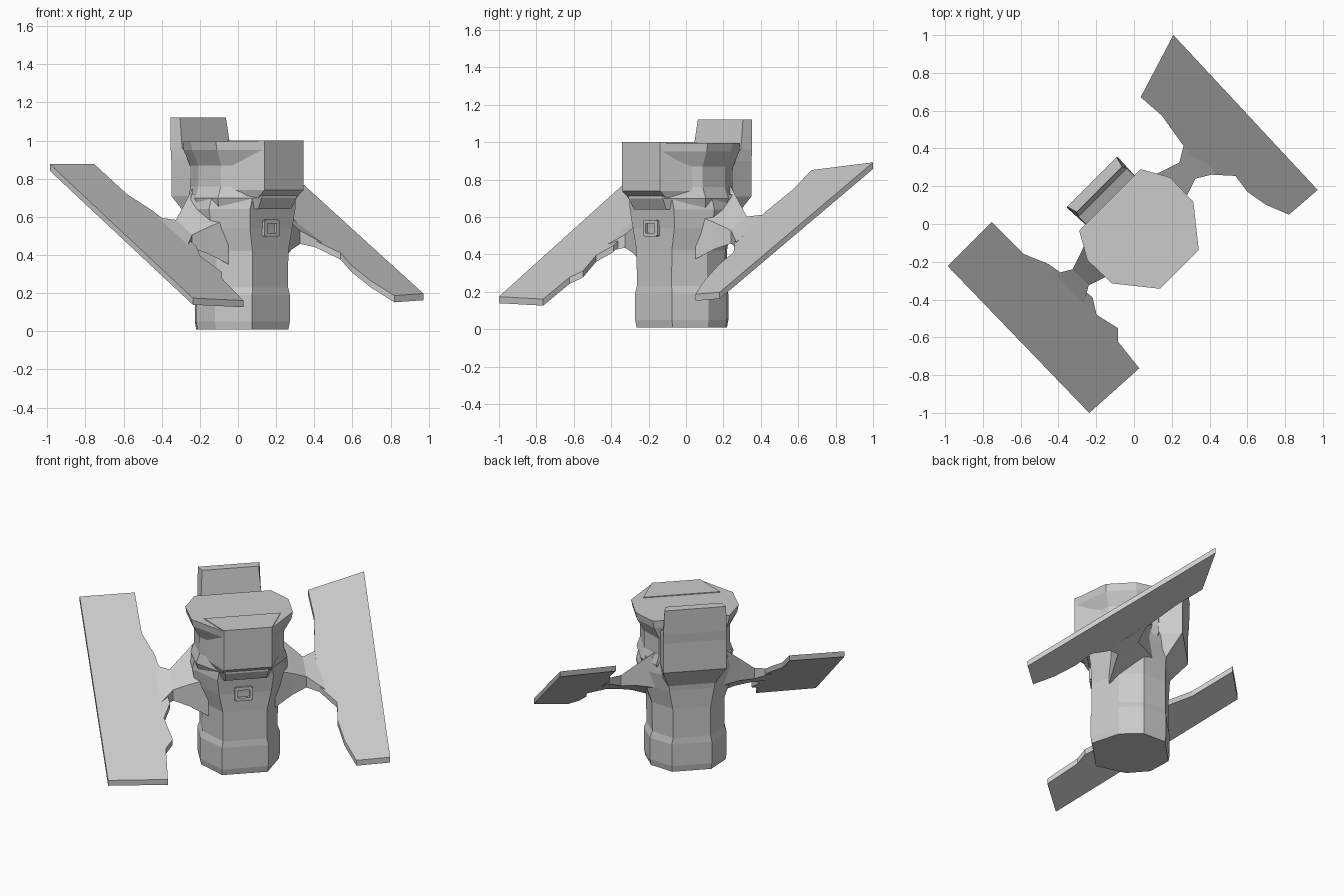
import bpy, bmesh, math

if "Cube" in bpy.data.objects:
    bpy.data.objects.remove(bpy.data.objects["Cube"])

S = math.sqrt(0.5)


def world(d, p, z):
    """d points to the front-right corner, p towards the back-right panel."""
    return (S * (d + p), S * (p - d), z)


def loft(name, rings):
    """Closed solid skinned through rings of (d, p, z) points."""
    bm = bmesh.new()
    loops = [[bm.verts.new(world(*c)) for c in r] for r in rings]
    n = len(loops[0])
    for a, b in zip(loops, loops[1:]):
        for i in range(n):
            j = (i + 1) % n
            bm.faces.new((a[i], a[j], b[j], b[i]))
    bm.faces.new(loops[0])
    bm.faces.new(loops[-1])
    bmesh.ops.recalc_face_normals(bm, faces=bm.faces)
    me = bpy.data.meshes.new(name)
    bm.to_mesh(me)
    bm.free()
    ob = bpy.data.objects.new(name, me)
    bpy.context.collection.objects.link(ob)
    return ob


def ring(half, z, k=1.0, w=1.0):
    """Symmetric level ring from its half outline; k scales d, w scales p."""
    pts = half + [(d, -p) for d, p in reversed(half)]
    return [(d * k, p * w, z) for d, p in pts]


def box(name, d, p, z):
    r = [(d[0], p[0]), (d[1], p[0]), (d[1], p[1]), (d[0], p[1])]
    return loft(name, [[(a, b, h) for a, b in r] for h in z])


# Lower body: base, recessed waist, flared shoulders
body = [(0.245, 0.14), (0.07, 0.24), (-0.08, 0.23), (-0.2, 0.12)]
loft("lower_body", [ring(body, 0.01, 0.97, 0.97), ring(body, 0.05),
                    ring(body, 0.19), ring(body, 0.23, 0.98, 0.94),
                    ring(body, 0.42, 0.98, 0.95), ring(body, 0.54, 1.0, 1.12),
                    ring(body, 0.64, 1.05, 1.2), ring(body, 0.72, 1.1, 1.12)])

# Small raised window frame on the front face
for s in (-1, 1):
    c = -0.01 + s * 0.045
    box("window_side", (0.23, 0.262), (c - 0.01, c + 0.01), (0.5, 0.58))
    h = 0.54 + s * 0.035
    box("window_bar", (0.23, 0.262), (-0.055, 0.035), (h - 0.01, h + 0.01))

# Upper body, pinched between a ledge and an overhanging lid
upper = [(0.34, 0.145), (0.14, 0.305), (-0.04, 0.31), (-0.18, 0.23)]
loft("upper_body", [ring(upper, 0.64, 0.8, 0.84), ring(upper, 0.7, 0.9, 0.9),
                    ring(upper, 0.76, 0.9, 0.83), ring(upper, 0.87, 0.92, 0.83),
                    ring(upper, 0.95, 1.0, 0.97), ring(upper, 0.995)])

# Square equipment block on the front-right face
nose = [(0.34, 0.145), (0.15, 0.23)]
loft("front_block", [ring(nose, 0.67, 0.75, 0.97), ring(nose, 0.74),
                     ring(nose, 1.0)])

# Upright shade behind a shallow gap, tapering into the body below
shade = [(-0.1, 0.18), (-0.305, 0.19)]
neck = [(-0.1, 0.16), (-0.2, 0.14)]
slab = [(-0.235, 0.18), (-0.31, 0.19)]
crest = [(-0.26, 0.17), (-0.315, 0.185)]
loft("rear_shade", [ring(neck, 0.57), ring(shade, 0.71), ring(shade, 0.9),
                    ring(slab, 0.96), ring(crest, 1.12)])


def plane_z(s, d):
    """Height of each panel's tilted top surface."""
    return 0.525 - 0.65 * d if s < 0 else 0.545 - 0.62 * d


def sheet(name, s, outline, twist=0.0, t=0.035):
    """Thin plate in the tilted panel plane, with an optional slight warp."""
    top = [(d, p * s, plane_z(s, d) - twist * d * max(0, 0.8 - p))
           for d, p in outline]
    return loft(name, [[(d, p, z - t) for d, p, z in top], top])


# Solar panels with their uneven inner edges
sheet("left_panel", -1, [(-0.54, 0.855), (-0.54, 0.525), (-0.3, 0.525),
                         (-0.17, 0.47), (0.0, 0.44), (0.12, 0.43),
                         (0.2, 0.48), (0.33, 0.45), (0.38, 0.5),
                         (0.56, 0.52), (0.54, 0.875)])
sheet("right_panel", 1, [(-0.56, 0.855), (-0.45, 0.5), (-0.3, 0.51),
                         (-0.12, 0.48), (0.1, 0.47), (0.2, 0.56),
                         (0.3, 0.545), (0.42, 0.565), (0.545, 0.615),
                         (0.56, 0.815)], twist=0.2)

# Support arms: wide at the body, narrow in the middle, wide at the panel
for side, s in (("left", -1), ("right", 1)):
    rings = []
    for p, r, t, lift in ((0.2, 0.13, 0.12, 0.03), (0.31, 0.09, 0.07, 0.01),
                          (0.4, 0.06, 0.035, -0.015), (0.5, 0.12, 0.016, -0.02)):
        rings.append([(d, s * p, plane_z(s, d) + lift + h) for d, h in
                      ((-r, -t), (r, -t), (r, t), (-r, t))])
    loft(side + "_arm", rings)
